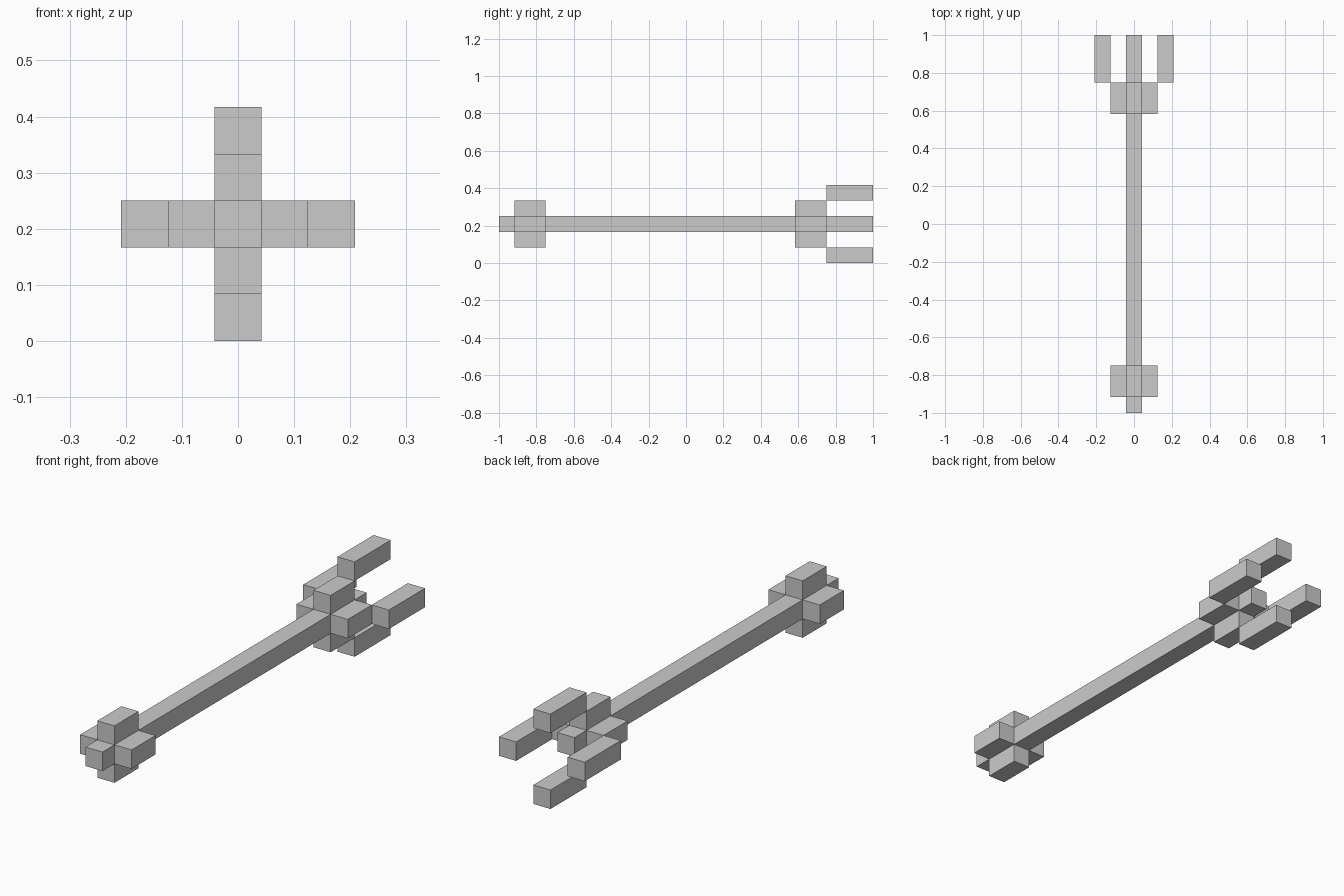
import bpy
import bmesh
from mathutils import Matrix, Vector

if "Cube" in bpy.data.objects:
    bpy.data.objects.remove(bpy.data.objects["Cube"])

U = 1 / 12            # grid unit: thickness of every bar
AXIS_Z = 2.5 * U      # height of the shaft's centre line


def bar(name, x, z, y0, y1):
    """Square bar along y, centred at x, z relative to the shaft axis."""
    bm = bmesh.new()
    bmesh.ops.create_cube(bm, size=1, matrix=Matrix.Diagonal((U, y1 - y0, U, 1)))
    mesh = bpy.data.meshes.new(name)
    bm.to_mesh(mesh)
    bm.free()
    obj = bpy.data.objects.new(name, mesh)
    obj.location = Vector((x, (y0 + y1) / 2, AXIS_Z + z))
    bpy.context.collection.objects.link(obj)
    return obj


SIDES = {"right": (1, 0), "left": (-1, 0), "top": (0, 1), "bottom": (0, -1)}

# Long shaft, ending in a short stub between the prongs
bar("shaft", 0, 0, -12 * U, 10 * U)

for side, (dx, dz) in SIDES.items():
    # Pommel blocks around the rear end
    bar(f"pommel_{side}", dx * U, dz * U, -11 * U, -9 * U)
    # Collar blocks under the head
    bar(f"collar_{side}", dx * U, dz * U, 7 * U, 9 * U)
    # Prongs, one step further out and forward
    bar(f"prong_{side}", dx * 2 * U, dz * 2 * U, 9 * U, 12 * U)
